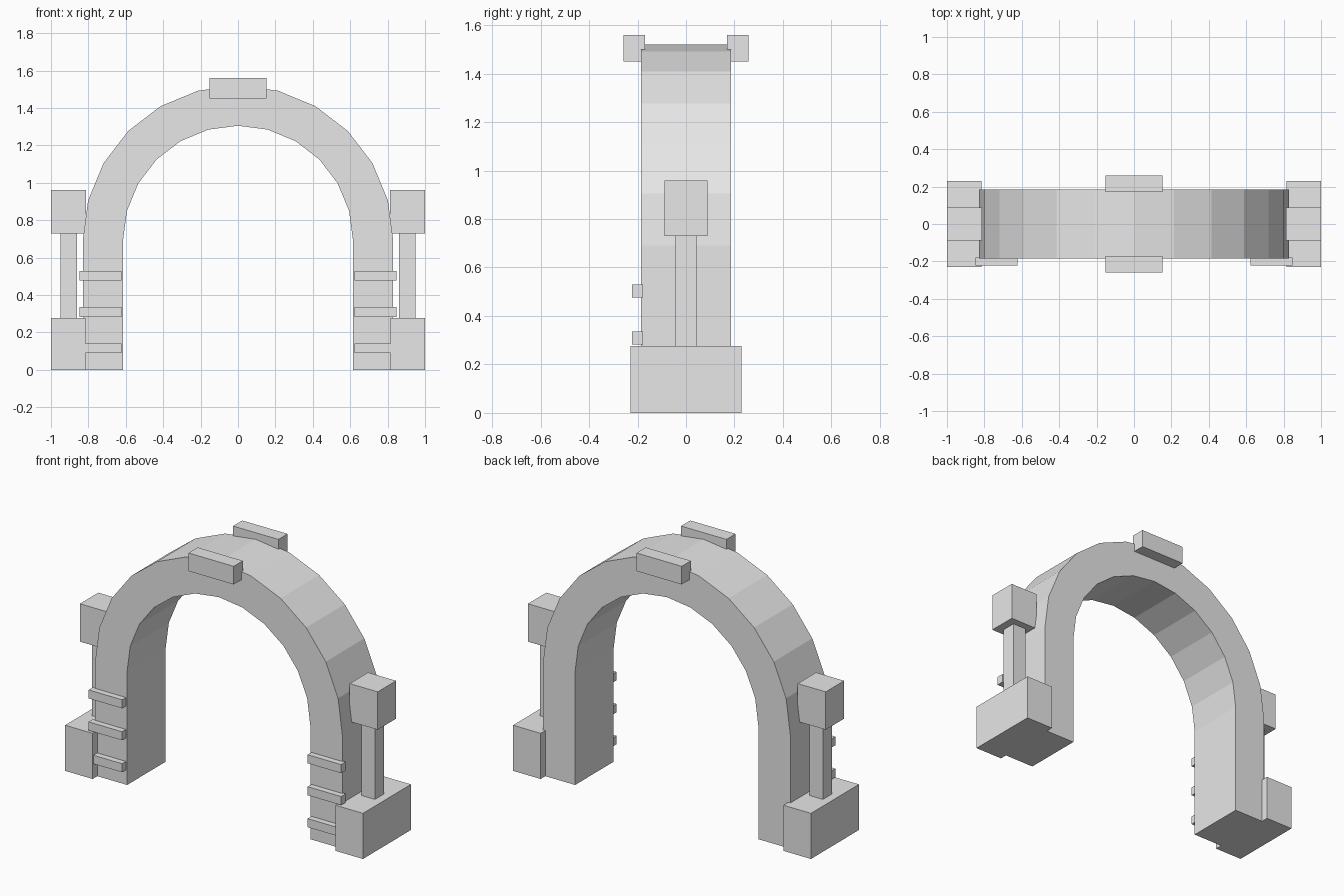
import bpy
import bmesh
from math import sin, cos, pi

cube = bpy.data.objects.get("Cube")
if cube:
    bpy.data.objects.remove(cube, do_unlink=True)

# Plain stone colour
stone = bpy.data.materials.new("light_grey_stone")
stone.use_nodes = True
GREY = (0.8, 0.8, 0.8, 1)
stone.diffuse_color = GREY
stone.node_tree.nodes["Principled BSDF"].inputs["Base Color"].default_value = GREY


def finish(name, bm):
    bmesh.ops.recalc_face_normals(bm, faces=bm.faces)
    mesh = bpy.data.meshes.new(name)
    bm.to_mesh(mesh)
    bm.free()
    mesh.materials.append(stone)
    obj = bpy.data.objects.new(name, mesh)
    bpy.context.collection.objects.link(obj)
    return obj


def box(name, xs, ys, zs):
    """Box spanning the given (low, high) ranges."""
    bm = bmesh.new()
    bmesh.ops.create_cube(bm, size=1)
    for v in bm.verts:
        v.co = [lo + (c + 0.5) * (hi - lo) for c, (lo, hi) in zip(v.co, (xs, ys, zs))]
    return finish(name, bm)


# Arch: straight legs with a half-round top, extruded through its depth
SPRING, OUTER, INNER, DEPTH, STEPS = 0.69, 0.83, 0.615, 0.185, 12


def arch_line(radius):
    curve = [(radius * cos(pi * i / STEPS), SPRING + radius * sin(pi * i / STEPS))
             for i in range(STEPS + 1)]
    return [(radius, 0)] + curve + [(-radius, 0)]


bm = bmesh.new()
outer, inner = [[bm.verts.new((x, -DEPTH, z)) for x, z in arch_line(r)]
                for r in (OUTER, INNER)]
for i in range(len(outer) - 1):
    bm.faces.new((outer[i], outer[i + 1], inner[i + 1], inner[i]))
extruded = bmesh.ops.extrude_face_region(bm, geom=bm.faces[:])["geom"]
bmesh.ops.translate(bm, vec=(0, 2 * DEPTH, 0),
                    verts=[g for g in extruded if isinstance(g, bmesh.types.BMVert)])
finish("arch", bm)

# Side pillars and front slats, on both sides
for side, s in (("left", 1), ("right", -1)):
    def side_box(name, x0, x1, ys, zs):
        box(side + "_" + name, sorted((s * x0, s * x1)), ys, zs)

    side_box("plinth", 0.815, 1, (-0.23, 0.23), (0, 0.277))
    side_box("column", 0.86, 0.95, (-0.044, 0.044), (0.27, 0.74))
    side_box("capital", 0.812, 1, (-0.088, 0.088), (0.73, 0.96))
    for n in range(3):
        z = 0.115 + 0.194 * n
        side_box(f"slat_{n + 1}", 0.623, 0.848, (-0.222, -0.178), (z - 0.026, z + 0.026))

# Keystone blocks on the front and back of the crown
for name, ys in (("front", (-0.258, -0.17)), ("back", (0.17, 0.258))):
    box(name + "_keystone", (-0.152, 0.152), ys, (1.45, 1.56))
